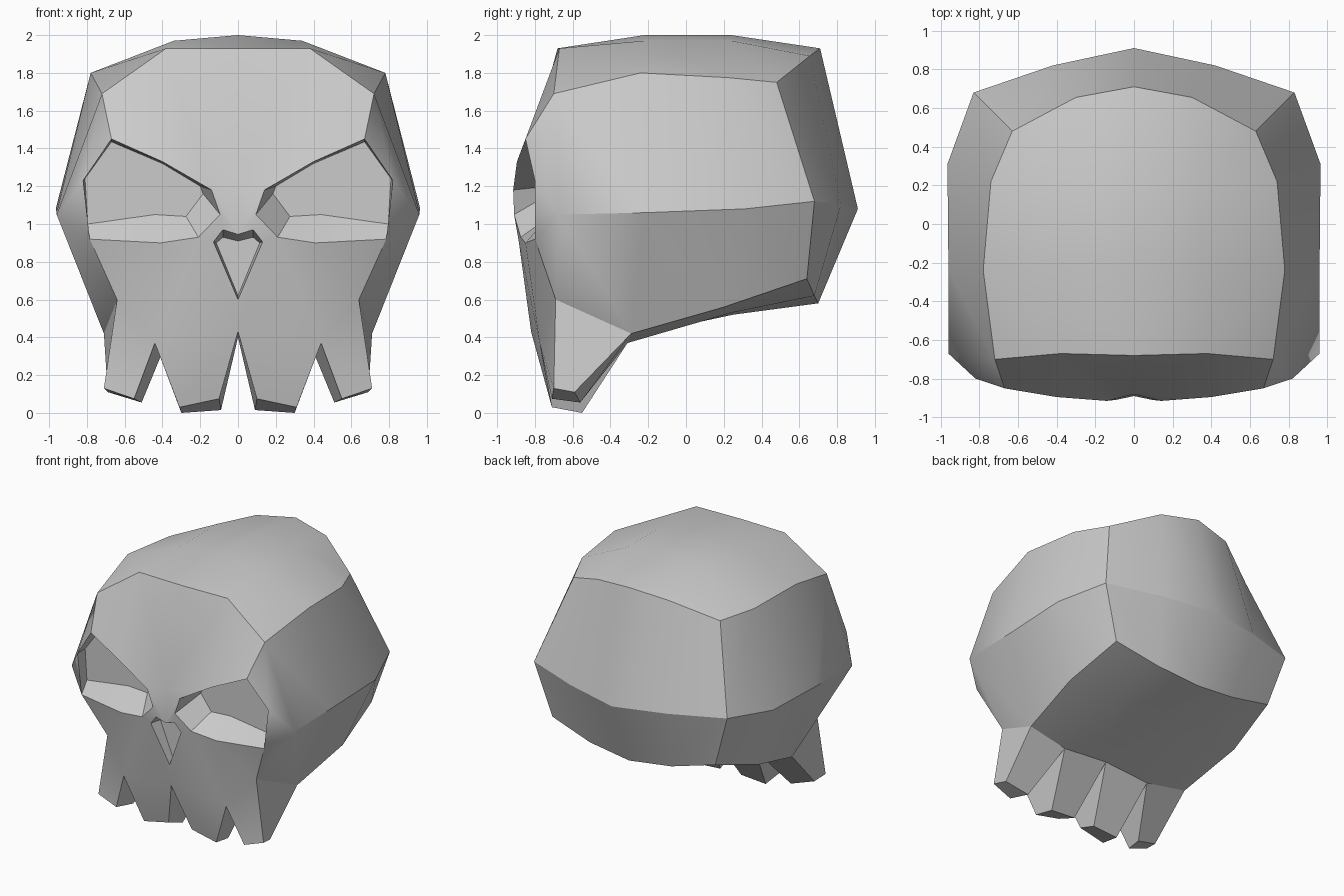
import bpy, bmesh

if "Cube" in bpy.data.objects:
    bpy.data.objects.remove(bpy.data.objects["Cube"])

bm = bmesh.new()


def pts(*coords):
    return [bm.verts.new(c) for c in coords]


def face(*verts):
    bm.faces.new(verts)


def grid(*rows):
    for r, s in zip(rows, rows[1:]):
        for i in range(len(r) - 1):
            face(r[i], r[i + 1], s[i + 1], s[i])


def pit(rim, depth, shifts):
    """Sink a hollow: walls from the rim to a shifted floor (open on the mirror plane)."""
    floor = [bm.verts.new((v.co.x + dx, depth, v.co.z + dz))
             for v, (dx, dz) in zip(rim, shifts)]
    for i in range(len(rim)):
        j = (i + 1) % len(rim)
        if rim[i].co.x or rim[j].co.x:
            face(rim[i], rim[j], floor[j], floor[i])
    face(*floor)


# Only the +x half is built; rows run from the middle outwards.
# Cranium top: front edge, two crown rows
top_front = pts((0, -.68, 1.93), (.38, -.67, 1.93), (.72, -.70, 1.69))
crown_a = pts((0, -.22, 2.0), (.34, -.22, 1.97), (.78, -.24, 1.80))
crown_b = pts((0, .24, 2.0), (.34, .24, 1.97), (.74, .22, 1.775))
top_back = pts((0, .71, 1.93), (.30, .655, 1.89), (.63, .48, 1.75))
grid(top_front, crown_a, crown_b, top_back)

# Underside
under_front = pts((0, -.31, .40), (.38, -.31, .37), (.71, -.29, .42))
under_mid = pts((0, .25, .52), (.37, .24, .53), (.76, .20, .56))
under_back = pts((0, .70, .58), (.35, .68, .62), (.70, .64, .71))
grid(under_front, under_mid, under_back)

# Sides and back of the cranium around a widest middle ring
cheek, *middle = pts((.96, -.67, 1.05), (.96, -.22, 1.06), (.965, .31, 1.08),
                     (.83, .68, 1.12), (.42, .82, 1.10), (0, .91, 1.08))
upper = [crown_a[2], crown_b[2]] + top_back[::-1]
lower = [under_front[2], under_mid[2]] + under_back[::-1]
grid(upper, middle, lower)

# Face: brow, eye rim, nose rim and jaw line
bridge, brow_in, brow_mid, brow_out, temple = pts(
    (0, -.88, 1.20), (.14, -.915, 1.18), (.40, -.895, 1.33),
    (.67, -.85, 1.45), (.82, -.80, 1.23))
lid_out, lid_mid, lid_in, eye_in = pts(
    (.785, -.80, .92), (.41, -.85, .90), (.21, -.875, .93), (.095, -.91, 1.05))
nose_top, nose_up, nose_side, nose_tip = pts(
    (0, -.89, .945), (.08, -.895, .97), (.13, -.885, .905), (0, -.84, .60))
gum_mid, gum, jaw = pts((0, -.82, .43), (.44, -.775, .37), (.64, -.69, .60))

# Forehead and sides of the face
a, c, e = top_front
face(a, c, brow_mid, brow_in, bridge)
face(c, e, brow_out, brow_mid)
face(e, cheek, temple, brow_out)
face(e, crown_a[2], middle[0], cheek)
face(cheek, middle[0], under_front[2], jaw)
# Nose bridge, cheeks and upper jaw
face(bridge, brow_in, eye_in, nose_up, nose_top)
face(eye_in, lid_in, nose_side, nose_up)
face(lid_in, lid_mid, gum, nose_side)
face(nose_side, gum, gum_mid, nose_tip)
face(lid_mid, lid_out, jaw, gum)
face(lid_out, cheek, jaw)
face(temple, cheek, lid_out)

# Eye socket and nose hollow
pit([brow_in, brow_mid, brow_out, temple, lid_out, lid_mid, lid_in, eye_in], -.72,
    [(.06, .02), (0, -.01), (0, -.015), (-.01, .01), (.01, .08), (.03, .15),
     (.065, .11), (.09, .11)])
pit([nose_top, nose_up, nose_side, nose_tip], -.79,
    [(0, -.035), (0, -.04), (-.015, -.005), (0, .02)])


def tooth(roots, front, back):
    """Tapered tooth; roots = front inner, front outer, back outer, back inner."""
    fi, fo, bo, bi = roots
    ring = pts(*front, *back)
    top = [fi, fo, bo, bi]
    for i in range(4):
        j = (i + 1) % 4
        face(top[i], top[j], ring[j], ring[i])
    face(*ring)


# Teeth
tooth((gum_mid, gum, under_front[1], under_front[0]),
      ((.10, -.71, .075), (.31, -.71, .03)), ((.30, -.55, 0), (.09, -.55, .015)))
tooth((gum, jaw, under_front[2], under_front[1]),
      ((.55, -.71, .075), (.71, -.70, .13)), ((.69, -.59, .11), (.51, -.56, .055)))

mesh = bpy.data.meshes.new("skull")
bm.to_mesh(mesh)
bm.free()
skull = bpy.data.objects.new("skull", mesh)
bpy.context.collection.objects.link(skull)
bpy.context.view_layer.objects.active = skull
skull.select_set(True)

# Mirror to the full skull, face normals outwards, soften the shallow edges
mirror = skull.modifiers.new("mirror", 'MIRROR')
mirror.use_clip = True
bpy.ops.object.modifier_apply(modifier=mirror.name)
bm = bmesh.new()
bm.from_mesh(mesh)
bmesh.ops.recalc_face_normals(bm, faces=bm.faces)
bm.to_mesh(mesh)
bm.free()
bpy.ops.object.shade_smooth_by_angle(angle=0.55)
